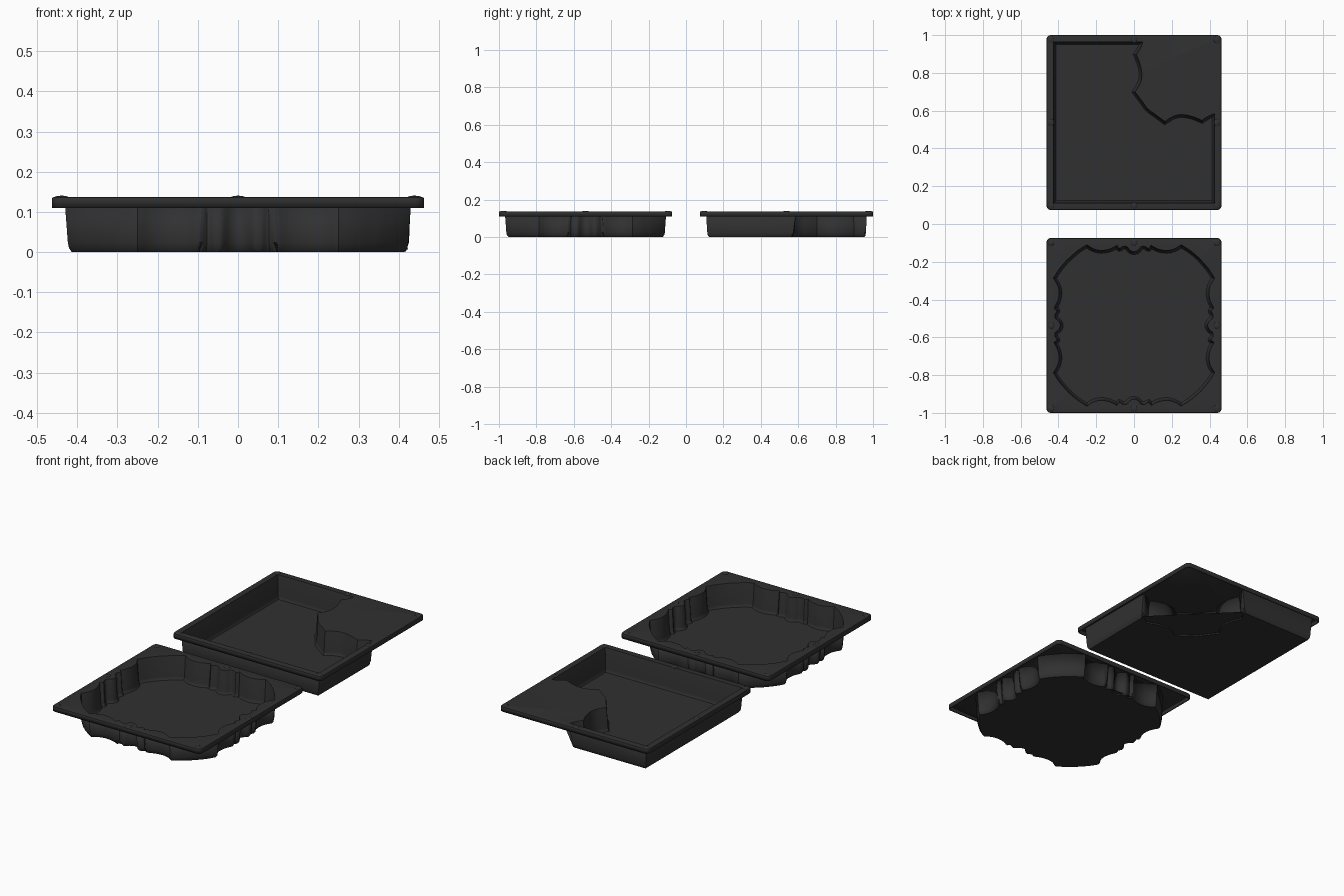
import bpy, bmesh, math
from mathutils import Vector

if "Cube" in bpy.data.objects:
    bpy.data.objects.remove(bpy.data.objects["Cube"])

TOP, LIP, HALF, SHEET = 0.137, 0.11, 0.463, 0.006
CENTRE = 0.537

plastic = bpy.data.materials.new("black plastic")
plastic.diffuse_color = (0.03, 0.03, 0.03, 1)
plastic.use_nodes = True
plastic.node_tree.nodes["Principled BSDF"].inputs["Base Color"].default_value = plastic.diffuse_color


def smooth(pts, n=4):
    """Catmull-Rom curve through the points, without its last point."""
    p = [Vector(q) for q in pts]
    p = [2 * p[0] - p[1]] + p + [2 * p[-1] - p[-2]]
    out = []
    for a, b, c, d in zip(p, p[1:], p[2:], p[3:]):
        for i in range(n):
            t = i / n
            out.append(0.5 * (2 * b + (c - a) * t + (2 * a - 5 * b + 4 * c - d) * t * t
                              + (3 * b - a - 3 * c + d) * t ** 3))
    return out


def inset(ring, dist):
    """Move a counter-clockwise outline inwards."""
    out = []
    for i, p in enumerate(ring):
        a = (p - ring[i - 1]).normalized()
        b = (ring[(i + 1) % len(ring)] - p).normalized()
        na, nb = Vector((-a.y, a.x)), Vector((-b.y, b.x))
        m = (na + nb).normalized()
        out.append(p + m * dist / max(0.6, m.dot(na)))
    return out


def rounded_square(half, r, steps=5):
    ring = []
    for k in range(4):
        for i in range(steps + 1):
            a = math.pi / 2 * (k + i / steps)
            cx = (half - r) * (1 if k in (0, 3) else -1)
            cy = (half - r) * (1 if k < 2 else -1)
            ring.append(Vector((cx + r * math.cos(a), cy + r * math.sin(a))))
    return ring


def add_object(name, bm, y):
    me = bpy.data.meshes.new(name)
    bm.to_mesh(me)
    bm.free()
    me.materials.append(plastic)
    me.shade_smooth()
    me.set_sharp_from_angle(angle=math.radians(32))
    ob = bpy.data.objects.new(name, me)
    ob.location = (0, y, 0)
    bpy.context.collection.objects.link(ob)
    return ob


def tray(name, outline, y):
    bm = bmesh.new()

    def ring(pts, z):
        return [bm.verts.new((p.x, p.y, z)) for p in pts]

    def bridge(a, b):
        for i in range(len(a)):
            j = (i + 1) % len(a)
            bm.faces.new((a[i], a[j], b[j], b[i]))

    def edges(r):
        return [bm.edges.get((r[i - 1], r[i])) for i in range(len(r))]

    # folded skirt around the flange
    rim = [ring(rounded_square(HALF - d, 0.022 - d), z)
           for d, z in ((0, LIP), (0, TOP - 0.004), (0.0015, TOP - 0.001), (0.005, TOP))]
    # drafted cavity wall with a soft bottom edge
    wall = [ring(inset(outline, d), z)
            for d, z in ((0, TOP), (0.001, TOP - 0.003), (0.008, 0.024),
                         (0.010, 0.013), (0.015, SHEET))]
    for rings in (rim, wall):
        for a, b in zip(rings, rings[1:]):
            bridge(a, b)
    # flat flange and floor
    bmesh.ops.triangle_fill(bm, use_beauty=True, normal=(0, 0, 1),
                            edges=edges(rim[-1]) + edges(wall[0]))
    floor = bm.faces.new(wall[-1])
    bmesh.ops.recalc_face_normals(bm, faces=bm.faces[:])
    floor.normal_update()
    if floor.normal.z < 0:
        bmesh.ops.reverse_faces(bm, faces=bm.faces[:])
    ob = add_object(name, bm, y)
    sol = ob.modifiers.new("sheet thickness", 'SOLIDIFY')
    sol.thickness, sol.offset = SHEET, -1

    # stacking bumps at the corners and the middle of each side
    bm = bmesh.new()
    for i in (-1, 0, 1):
        for j in (-1, 0, 1):
            if i or j:
                new = bmesh.ops.create_uvsphere(bm, u_segments=16, v_segments=8, radius=1)["verts"]
                bmesh.ops.scale(bm, verts=new, vec=(0.017, 0.017, 0.004))
                bmesh.ops.translate(bm, verts=new, vec=(i * 0.439, j * 0.439, TOP - 0.0005))
    add_object(name + "_bumps", bm, y)


# scalloped outline: half of one side, mirrored, then turned four times
half_side = [[(0.345, 0.357), (0.30, 0.395), (0.25, 0.427)],
             [(0.25, 0.427), (0.215, 0.406), (0.175, 0.397), (0.13, 0.404), (0.09, 0.424)],
             [(0.09, 0.424), (0.077, 0.408), (0.06, 0.418)],
             [(0.06, 0.418), (0.04, 0.418), (0.02, 0.398), (0, 0.390)]]
other_half = [[(-x, y) for x, y in reversed(c)] for c in reversed(half_side)]
# the centre dip is one continuous curve
curves = half_side[:-1] + [half_side[-1] + other_half[0][1:]] + other_half[1:]
curves[-1] = curves[-1][:-1] + [(-0.357, 0.345)]
side = [p for c in curves for p in smooth(c)]
scalloped = []
for k in range(4):
    c, s = round(math.cos(k * math.pi / 2)), round(math.sin(k * math.pi / 2))
    scalloped += [Vector((c * p.x - s * p.y, s * p.x + c * p.y)) for p in side]
tray("scalloped_tray", scalloped, -CENTRE)

# square outline with a wavy notch, mirrored across the diagonal
E = 0.427
wavy = [[(E, 0.048), (0.39, 0.032), (0.36, 0.012)],
        [(0.36, 0.012), (0.31, 0.032), (0.255, 0.042), (0.21, 0.034), (0.163, 0.006)],
        [(0.163, 0.006), (0.115, 0.042), (0.073, 0.073)]]
back = [[(y, x) for x, y in reversed(c)] for c in reversed(wavy)]
notch_curves = wavy[:-1] + [wavy[-1] + back[0][1:]] + back[1:]
notched = [p for c in notch_curves for p in smooth(c)]
notched += [Vector(p) for p in ((0.048, E), (-E, E), (-E, -E), (E, -E))]
tray("notched_tray", notched, CENTRE)
